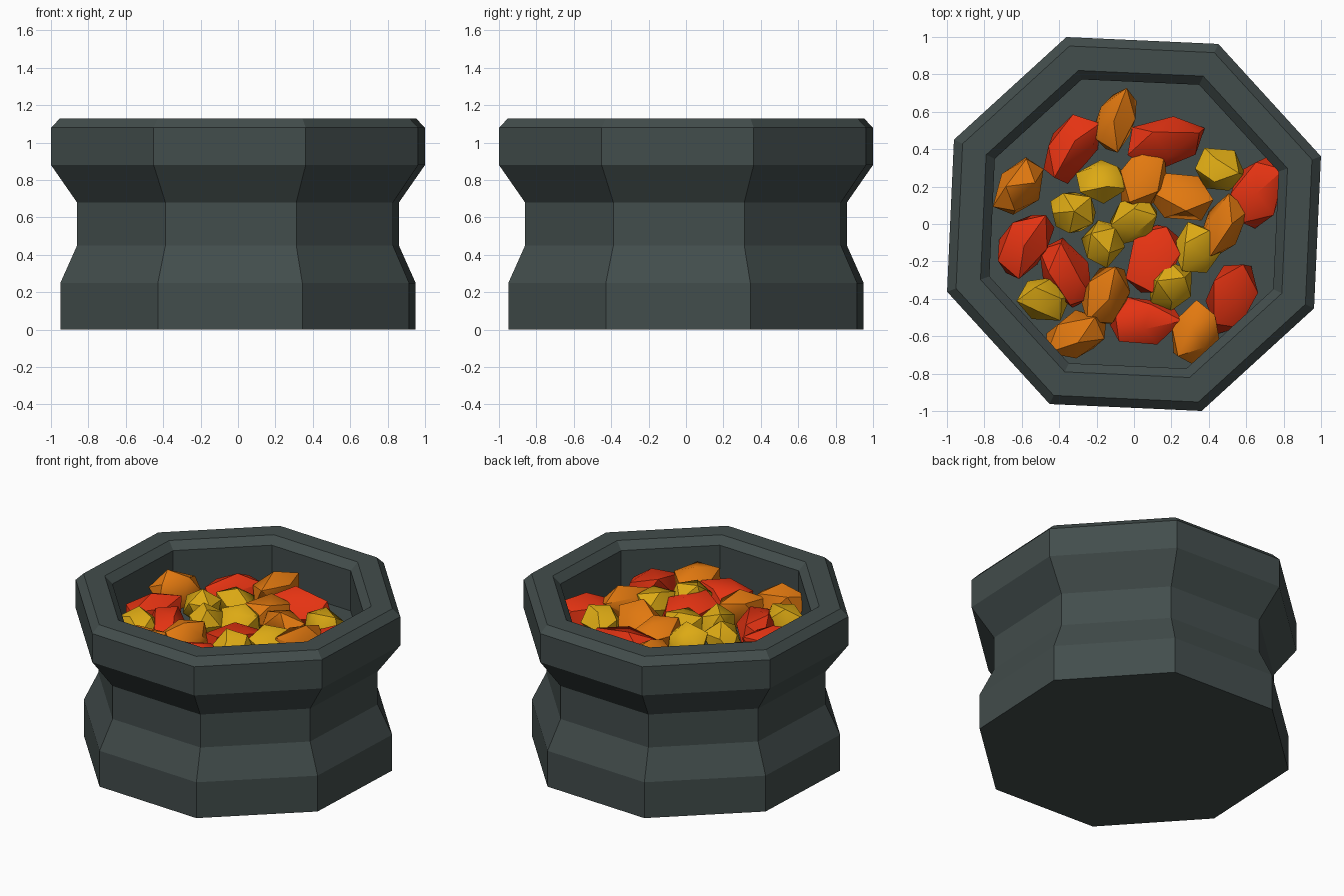
import bpy, bmesh, random
from math import radians, cos, sin, tau
from mathutils import Matrix, Vector

random.seed(4)
old = bpy.data.objects.get("Cube")
if old:
    bpy.data.objects.remove(old)


def make_material(name, rgb):
    mat = bpy.data.materials.new(name)
    mat.use_nodes = True
    colour = (*rgb, 1)
    mat.diffuse_color = colour
    mat.node_tree.nodes["Principled BSDF"].inputs["Base Color"].default_value = colour
    return mat


def make_object(name, bm, mat):
    bmesh.ops.recalc_face_normals(bm, faces=bm.faces)
    mesh = bpy.data.meshes.new(name)
    bm.to_mesh(mesh)
    bm.free()
    mesh.materials.append(mat)
    obj = bpy.data.objects.new(name, mesh)
    bpy.context.collection.objects.link(obj)
    return obj


stone_grey = make_material("dark slate", (0.055, 0.074, 0.072))
red = make_material("ember red", (0.78, 0.033, 0.006))
orange = make_material("ember orange", (0.76, 0.19, 0.005))
yellow = make_material("ember yellow", (0.72, 0.4, 0.007))

# Eight-sided bowl: rings of radius and height, from the base over the rim to the inner floor
SIDES = 8
TURN = radians(19.9)
profile = [(1.01, 0), (1.01, 0.25), (0.915, 0.45), (0.915, 0.68),
           (1.063, 0.88), (1.063, 1.08), (1.012, 1.13),
           (0.873, 1.13), (0.822, 1.08), (0.822, 0.8)]
bm = bmesh.new()
rings = []
for radius, height in profile:
    angles = [TURN + tau * i / SIDES for i in range(SIDES)]
    rings.append([bm.verts.new((radius * cos(a), radius * sin(a), height)) for a in angles])
for low, high in zip(rings, rings[1:]):
    for i in range(SIDES):
        j = (i + 1) % SIDES
        bm.faces.new((low[i], low[j], high[j], high[i]))
bm.faces.new(rings[0])
bm.faces.new(rings[-1])
make_object("bowl", bm, stone_grey)


# Embers: irregular faceted lumps lying on the floor
def ember(name, mat, x, y, heading, size, height):
    bm = bmesh.new()
    bmesh.ops.create_icosphere(bm, subdivisions=1, radius=1)
    for v in bm.verts:
        v.co *= random.uniform(0.92, 1.2)
    spin = Matrix.Rotation(random.uniform(0, tau), 4, "X")
    tilt = Matrix.Rotation(random.uniform(-0.15, 0.15), 4, "Y")
    place = Matrix.Translation((x, y, height)) @ Matrix.Rotation(radians(heading), 4, "Z")
    bm.transform(place @ tilt @ Matrix.Diagonal(Vector((*size, 1))) @ spin)
    obj = make_object(name, bm, mat)
    bpy.ops.object.select_all(action="DESELECT")
    obj.select_set(True)
    bpy.context.view_layer.objects.active = obj
    bpy.ops.object.shade_smooth_by_angle(angle=radians(38))


red_spots = [(-0.34, 0.41, 55), (0.17, 0.44, 8), (0.65, 0.17, 65), (-0.58, -0.11, 55),
             (-0.36, -0.27, -60), (0.11, -0.18, 65), (0.52, -0.39, 75), (0.05, -0.53, 8)]
orange_spots = [(-0.61, 0.2, 55), (-0.1, 0.55, 70), (0.05, 0.25, 75), (0.25, 0.14, -15),
                (0.47, -0.02, 65), (-0.15, -0.38, 75), (-0.31, -0.6, 25), (0.33, -0.58, 70)]
yellow_spots = [(-0.17, 0.23, 20), (-0.33, 0.06, -30), (0, 0.03, 40), (-0.17, -0.1, 60),
                (0.45, 0.28, -20), (0.34, -0.13, 70), (0.19, -0.34, 50), (-0.49, -0.4, -10)]
batches = [("red_ember", red, red_spots, (0.21, 0.135, 0.12), 0.88),
           ("orange_ember", orange, orange_spots, (0.18, 0.12, 0.12), 0.9),
           ("yellow_ember", yellow, yellow_spots, (0.135, 0.12, 0.11), 0.91)]
for name, mat, spots, size, height in batches:
    for n, (x, y, heading) in enumerate(spots):
        ember(f"{name}_{n + 1}", mat, x, y, heading, size, height)
